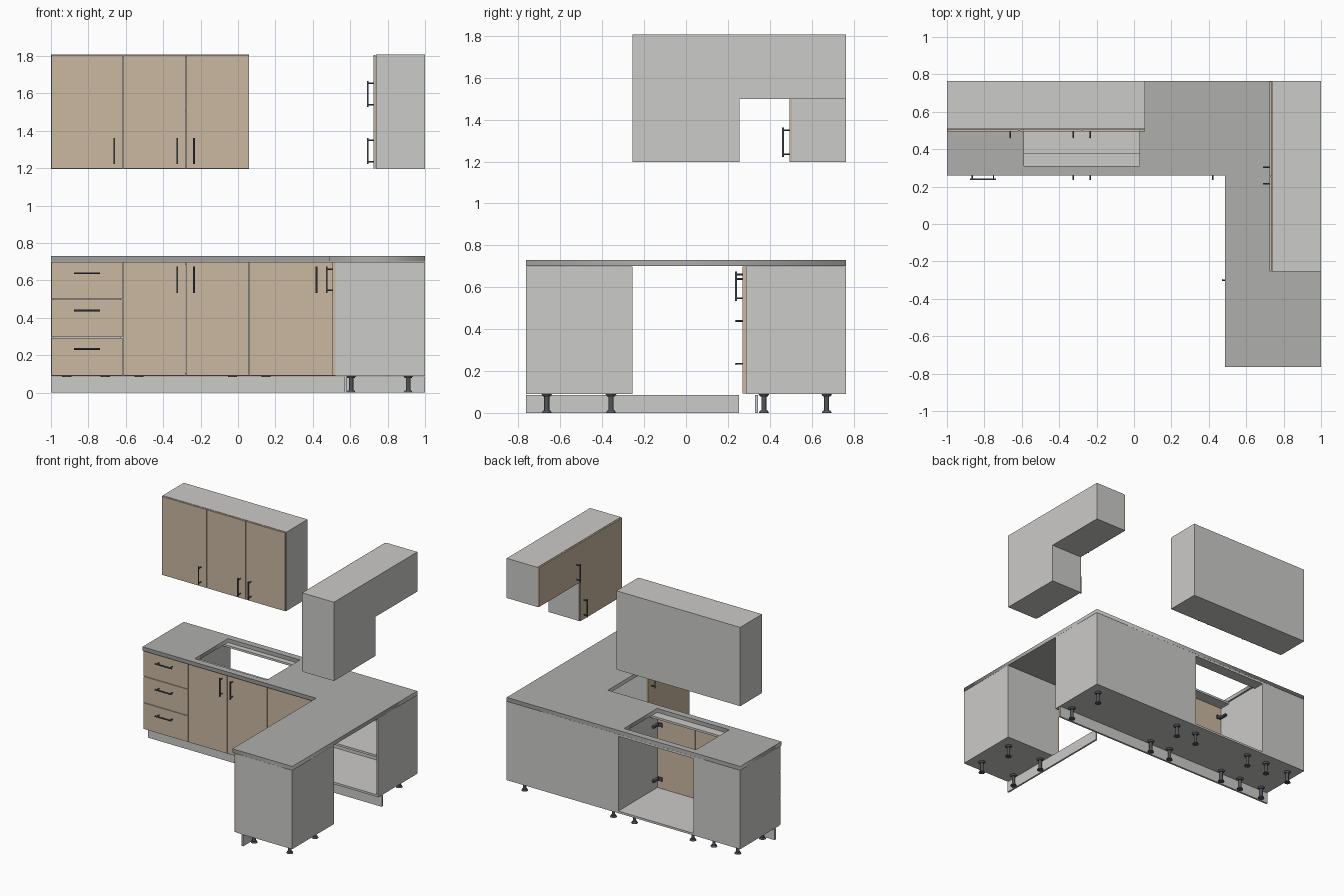
import bpy, bmesh, math
from mathutils import Matrix, Vector

if "Cube" in bpy.data.objects:
    bpy.data.objects.remove(bpy.data.objects["Cube"])


def material(name, rgb):
    m = bpy.data.materials.new(name)
    m.diffuse_color = (*rgb, 1)
    m.use_nodes = True
    m.node_tree.nodes["Principled BSDF"].inputs["Base Color"].default_value = m.diffuse_color
    return m


GREY = material("light_grey_panel", (0.60, 0.595, 0.58))
TAN = material("tan_door", (0.59, 0.485, 0.355))
STONE = material("grey_worktop", (0.43, 0.43, 0.42))
METAL = material("dark_metal", (0.085, 0.09, 0.10))
T = 0.016   # panel thickness


def finish(name, bm, mat):
    me = bpy.data.meshes.new(name)
    bm.to_mesh(me)
    bm.free()
    me.materials.append(mat)
    ob = bpy.data.objects.new(name, me)
    bpy.context.collection.objects.link(ob)
    return ob


def boxes(name, mat, *specs):
    """One object made of boxes given as (x0, x1, y0, y1, z0, z1)."""
    bm = bmesh.new()
    for x0, x1, y0, y1, z0, z1 in specs:
        c = Matrix.Translation(((x0 + x1) / 2, (y0 + y1) / 2, (z0 + z1) / 2))
        s = Matrix.Diagonal((x1 - x0, y1 - y0, z1 - z0, 1))
        bmesh.ops.create_cube(bm, size=1, matrix=c @ s)
    return finish(name, bm, mat)


def carcass(name, x0, x1, y0, y1, z0, z1, front="y", top=True, back=True, shelves=()):
    """Panel-built cabinet that opens to -y or to -x."""
    p = [(x0, x1, y0, y1, z0, z0 + T)]
    if top:
        p.append((x0, x1, y0, y1, z1 - T, z1))
    za, zb = z0 + T, z1 - T if top else z1
    if front == "y":
        p += [(x0, x0 + T, y0, y1, za, zb), (x1 - T, x1, y0, y1, za, zb)]
        if back:
            p.append((x0 + T, x1 - T, y1 - 0.006, y1, za, zb))
        else:   # open top and back: two tie rails
            p += [(x0 + T, x1 - T, y0, y0 + 0.09, zb - T, zb),
                  (x0 + T, x1 - T, y1 - 0.09, y1, zb - T, zb)]
        p += [(x0 + T, x1 - T, y0 + 0.01, y1 - 0.006, s, s + T) for s in shelves]
    else:
        p += [(x0, x1, y0, y0 + T, za, zb), (x0, x1, y1 - T, y1, za, zb)]
        p.append((x1 - 0.006, x1, y0 + T, y1 - T, za, zb))
        p += [(x0 + 0.01, x1 - 0.006, y0 + T, y1 - T, s, s + T) for s in shelves]
    return boxes(name, GREY, *p)


def handle(name, pos, along, out):
    """Bar handle: pos is its centre on the door face."""
    bm = bmesh.new()
    along, out, pos = Vector(along), Vector(out), Vector(pos)

    def rod(c, axis, length, r):
        rot = axis.to_track_quat("Z", "Y").to_matrix().to_4x4()
        bmesh.ops.create_cone(bm, cap_ends=True, segments=10, radius1=r, radius2=r,
                              depth=length, matrix=Matrix.Translation(c) @ rot)
    rod(pos + out * 0.031, along, 0.14, 0.005)
    for s in (-1, 1):
        rod(pos + along * 0.057 * s + out * 0.0155, out, 0.031, 0.004)
    ob = finish(name, bm, METAL)
    for f in ob.data.polygons:
        f.use_smooth = len(f.vertices) == 4
    for e in ob.data.edges:
        vs = [f for f in ob.data.polygons if e.key in f.edge_keys]
        e.use_edge_sharp = any(len(f.vertices) != 4 for f in vs)


def leg(name, x, y):
    """Adjustable leg: foot, stem and mounting flange."""
    bm = bmesh.new()
    for r1, r2, z0, z1 in ((0.024, 0.018, 0, 0.012), (0.012, 0.012, 0.012, 0.078),
                           (0.018, 0.026, 0.078, 0.09)):
        bmesh.ops.create_cone(bm, cap_ends=True, segments=16, radius1=r1, radius2=r2,
                              depth=z1 - z0, matrix=Matrix.Translation((x, y, (z0 + z1) / 2)))
    finish(name, bm, METAL)


UP, X, FRONT, LEFT = (0, 0, 1), (1, 0, 0), (0, -1, 0), (-1, 0, 0)
G = 0.002   # half gap between fronts

# Wall cabinets on the back wall
carcass("wall_cabinet_left", -1, -0.615, 0.507, 0.765, 1.197, 1.807, shelves=(1.5,))
carcass("wall_cabinet_middle", -0.615, 0.06, 0.507, 0.765, 1.197, 1.807, shelves=(1.5,))
for i, (a, b, h) in enumerate(((-1, -0.615, -0.662), (-0.615, -0.28, -0.325), (-0.28, 0.06, -0.235))):
    boxes(f"wall_door_{i}", TAN, (a + G, b - G, 0.494, 0.506, 1.199, 1.805))
    handle(f"wall_handle_{i}", (h, 0.494, 1.292), UP, FRONT)

# Wall cabinets on the right wall
carcass("wall_cabinet_short", 0.737, 1, 0.255, 0.765, 1.5, 1.807, "x")
carcass("wall_cabinet_tall", 0.737, 1, -0.255, 0.255, 1.197, 1.807, "x", shelves=(1.5,))
boxes("wall_door_short", TAN, (0.725, 0.736, 0.255 + G, 0.763, 1.502, 1.805))
boxes("wall_door_tall", TAN, (0.725, 0.736, -0.253, 0.255 - G, 1.199, 1.805))
handle("wall_handle_short", (0.725, 0.303, 1.597), UP, LEFT)
handle("wall_handle_tall", (0.725, 0.215, 1.292), UP, LEFT)

# Base cabinets
B0, B1 = 0.09, 0.70
carcass("drawer_cabinet", -1, -0.615, 0.287, 0.765, B0, B1)
carcass("sink_cabinet", -0.615, 0.06, 0.287, 0.765, B0, B1, top=False, back=False)
carcass("corner_cabinet", 0.06, 1, 0.287, 0.765, B0, B1, shelves=(0.39,))
carcass("side_cabinet", 0.522, 1, -0.765, -0.255, B0, B1, "x", shelves=(0.39,))

# Drawer fronts with horizontal handles
for i, (a, b) in enumerate(((0.50, 0.70), (0.295, 0.50), (0.09, 0.295))):
    boxes(f"drawer_front_{i}", TAN, (-1 + G, -0.615 - G, 0.27, 0.286, a + G, b - G))
    handle(f"drawer_handle_{i}", (-0.808, 0.27, b - 0.061), X, FRONT)

# Base doors with vertical handles
for i, (a, b, h) in enumerate(((-0.615, -0.28, -0.325), (-0.28, 0.06, -0.235), (0.06, 0.507, 0.42))):
    boxes(f"base_door_{i}", TAN, (a + G, b - (G if i == 0 else 0.0005), 0.27, 0.286, B0 + G, B1 - G))
    handle(f"base_handle_{i}", (h, 0.27, 0.604), UP, FRONT)
boxes("side_door", TAN, (0.506, 0.521, -0.763, -0.257, B0 + G, B1 - G))
handle("side_handle", (0.506, -0.3, 0.604), UP, LEFT)

# Hinges inside the open sink cabinet
for x, s in ((-0.615 + T, 1), (0.06 - T, -1)):
    for z in (0.18, 0.60):
        xa, xb = sorted((x, x + 0.02 * s))
        xc, xd = sorted((x + 0.008 * s, x + 0.045 * s))
        boxes("hinge", METAL, (xa, xb, 0.295, 0.355, z - 0.008, z + 0.008),
              (xc, xd, 0.287, 0.297, z - 0.014, z + 0.014))

# L-shaped worktop with sink cut-out
cu = bpy.data.curves.new("worktop", "CURVE")
cu.dimensions, cu.fill_mode, cu.extrude = "2D", "BOTH", 0.015
for pts in (((-1, 0.765), (-1, 0.26), (0.487, 0.26), (0.487, -0.765), (1, -0.765), (1, 0.765)),
            ((-0.587, 0.31), (0.03, 0.31), (0.03, 0.715), (-0.587, 0.715))):
    sp = cu.splines.new("POLY")
    sp.points.add(len(pts) - 1)
    for p, (x, y) in zip(sp.points, pts):
        p.co = (x, y, 0, 1)
    sp.use_cyclic_u = True
cu.materials.append(STONE)
top = bpy.data.objects.new("worktop", cu)
top.location.z = 0.7155
bpy.context.collection.objects.link(top)
bpy.context.view_layer.objects.active = top
top.select_set(True)
bpy.ops.object.convert(target="MESH")

# Plinths
boxes("plinth_front", GREY, (-1, 1, 0.33, 0.345, 0, 0.086))
boxes("plinth_side", GREY, (0.566, 0.58, -0.765, 0.252, 0, 0.086))

# Legs
for x in (-0.915, -0.71, -0.53, -0.03, 0.15, 0.91):
    for y in (0.372, 0.672):
        leg("leg", x, y)
for x in (0.605, 0.91):
    for y in (-0.665, -0.358):
        leg("leg_side", x, y)
